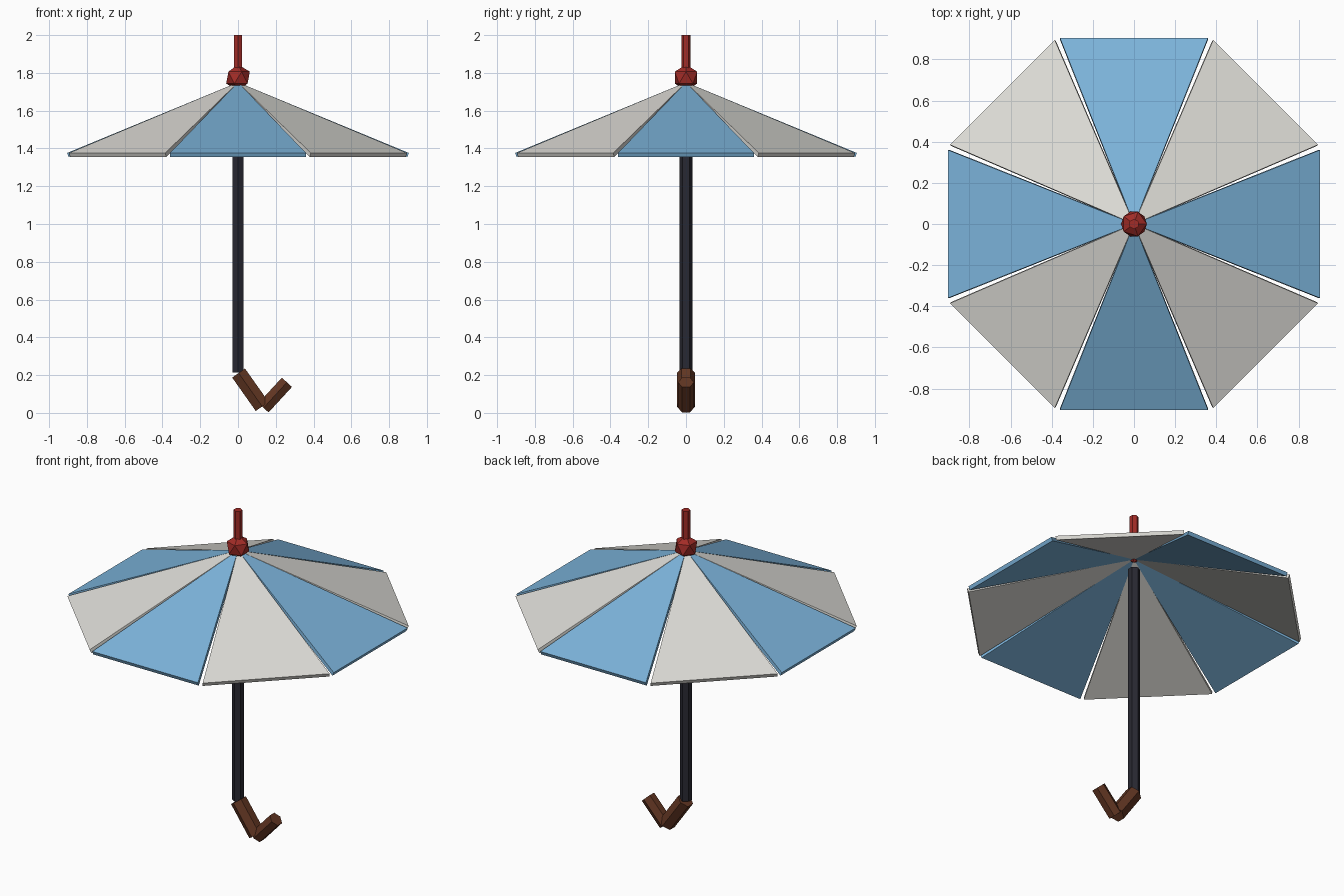
import bpy, bmesh, math
from mathutils import Vector

if "Cube" in bpy.data.objects:
    bpy.data.objects.remove(bpy.data.objects["Cube"])


def material(name, rgb):
    m = bpy.data.materials.new(name)
    m.diffuse_color = (*rgb, 1)
    m.use_nodes = True
    m.node_tree.nodes["Principled BSDF"].inputs["Base Color"].default_value = m.diffuse_color
    return m


BLUE = material("sky_blue", (0.20, 0.45, 0.70))
WHITE = material("off_white", (0.73, 0.72, 0.68))
RED = material("dark_red", (0.36, 0.025, 0.02))
BROWN = material("brown", (0.12, 0.036, 0.016))
BLACK = material("charcoal", (0.022, 0.022, 0.032))


def rod(name, a, b, radius, mat):
    """Six-sided rod between two points, with a corner facing y."""
    a, b = Vector(a), Vector(b)
    d = b - a
    bpy.ops.mesh.primitive_cylinder_add(
        vertices=6, radius=radius, depth=d.length, location=(a + b) / 2,
        rotation=(0, math.atan2(d.x, d.z), 0))
    ob = bpy.context.object
    ob.name = name
    ob.data.materials.append(mat)


def panel(name, angle, mat):
    """Triangular canopy plate, thickened along its own normal."""
    r, half, top, rim, thick = 0.905, 0.36, 1.75, 1.376, 0.023
    out = Vector((math.cos(angle), math.sin(angle), 0))
    side = Vector((-out.y, out.x, 0))
    up = Vector((0, 0, 1))
    pts = [up * top, out * r - side * half + up * rim, out * r + side * half + up * rim]
    normal = (pts[1] - pts[0]).cross(pts[2] - pts[0]).normalized()
    bm = bmesh.new()
    upper = [bm.verts.new(p) for p in pts]
    lower = [bm.verts.new(p - normal * thick) for p in pts]
    bm.faces.new(upper)
    bm.faces.new(lower[::-1])
    for i in range(3):
        j = (i + 1) % 3
        bm.faces.new((upper[j], upper[i], lower[i], lower[j]))
    me = bpy.data.meshes.new(name)
    bm.to_mesh(me)
    bm.free()
    me.materials.append(mat)
    bpy.context.collection.objects.link(bpy.data.objects.new(name, me))


# Canopy: eight panels in alternating colours
for i in range(8):
    panel(f"canopy_panel_{i + 1}", i * math.pi / 4, WHITE if i % 2 else BLUE)

# Shaft and top spike
rod("shaft", (0, 0, 0.215), (0, 0, 1.66), 0.035, BLACK)
rod("top_spike", (0, 0, 1.78), (0, 0, 2.0), 0.025, RED)

# Faceted knob at the canopy's peak
bpy.ops.mesh.primitive_ico_sphere_add(subdivisions=1, radius=0.07, location=(0, 0, 1.775))
knob = bpy.context.object
knob.name = "top_knob"
knob.data.materials.append(RED)

# Hooked handle
rod("handle_grip", (0.003, 0, 0.211), (0.128, 0, 0.034), 0.048, BROWN)
rod("handle_hook", (0.135, 0, 0.027), (0.259, 0, 0.162), 0.042, BROWN)
